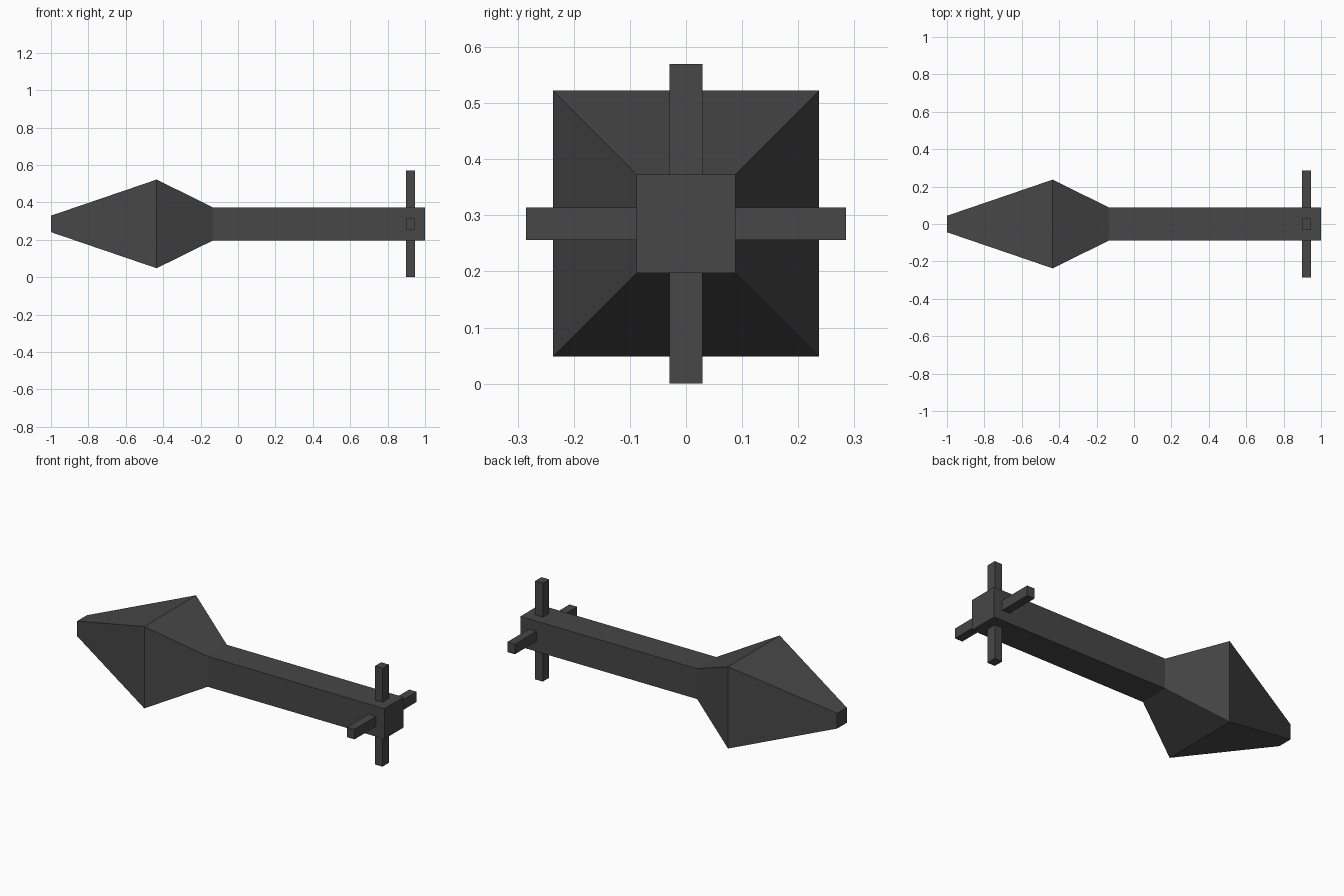
import bpy, bmesh

if "Cube" in bpy.data.objects:
    bpy.data.objects.remove(bpy.data.objects["Cube"])

CZ = 0.285  # height of the long axis

dark = bpy.data.materials.new("dark grey")
dark.diffuse_color = (0.063, 0.063, 0.063, 1)
dark.use_nodes = True
dark.node_tree.nodes["Principled BSDF"].inputs["Base Color"].default_value = dark.diffuse_color


def add_object(name, bm):
    bmesh.ops.recalc_face_normals(bm, faces=bm.faces)
    mesh = bpy.data.meshes.new(name)
    bm.to_mesh(mesh)
    bm.free()
    mesh.materials.append(dark)
    obj = bpy.data.objects.new(name, mesh)
    bpy.context.collection.objects.link(obj)
    return obj


def square_loft(name, sections):
    """Square rings (x, half width) joined along x, capped at both ends."""
    bm = bmesh.new()
    rings = [[bm.verts.new((x, sy * h, CZ + sz * h))
              for sy, sz in ((-1, -1), (1, -1), (1, 1), (-1, 1))]
             for x, h in sections]
    for a, b in zip(rings, rings[1:]):
        for i in range(4):
            j = (i + 1) % 4
            bm.faces.new((a[i], a[j], b[j], b[i]))
    bm.faces.new(rings[0])
    bm.faces.new(rings[-1])
    return add_object(name, bm)


def box(name, center, size):
    bm = bmesh.new()
    bmesh.ops.create_cube(bm, size=1)
    bmesh.ops.scale(bm, vec=size, verts=bm.verts)
    bmesh.ops.translate(bm, vec=center, verts=bm.verts)
    return add_object(name, bm)


# Tapered head flowing into the straight shaft
square_loft("head_and_shaft", [(-1, 0.044), (-0.435, 0.237), (-0.133, 0.088), (1, 0.088)])

# Four tail fins, starting just inside the shaft
inner, outer, thick = 0.08, 0.285, 0.058
mid, length = (inner + outer) / 2, outer - inner
for side, s in (("right", 1), ("left", -1)):
    box("side_fin_" + side, (0.922, s * mid, CZ), (0.049, length, thick))
for side, s in (("top", 1), ("bottom", -1)):
    box("upright_fin_" + side, (0.922, 0, CZ + s * mid), (0.049, thick, length))
